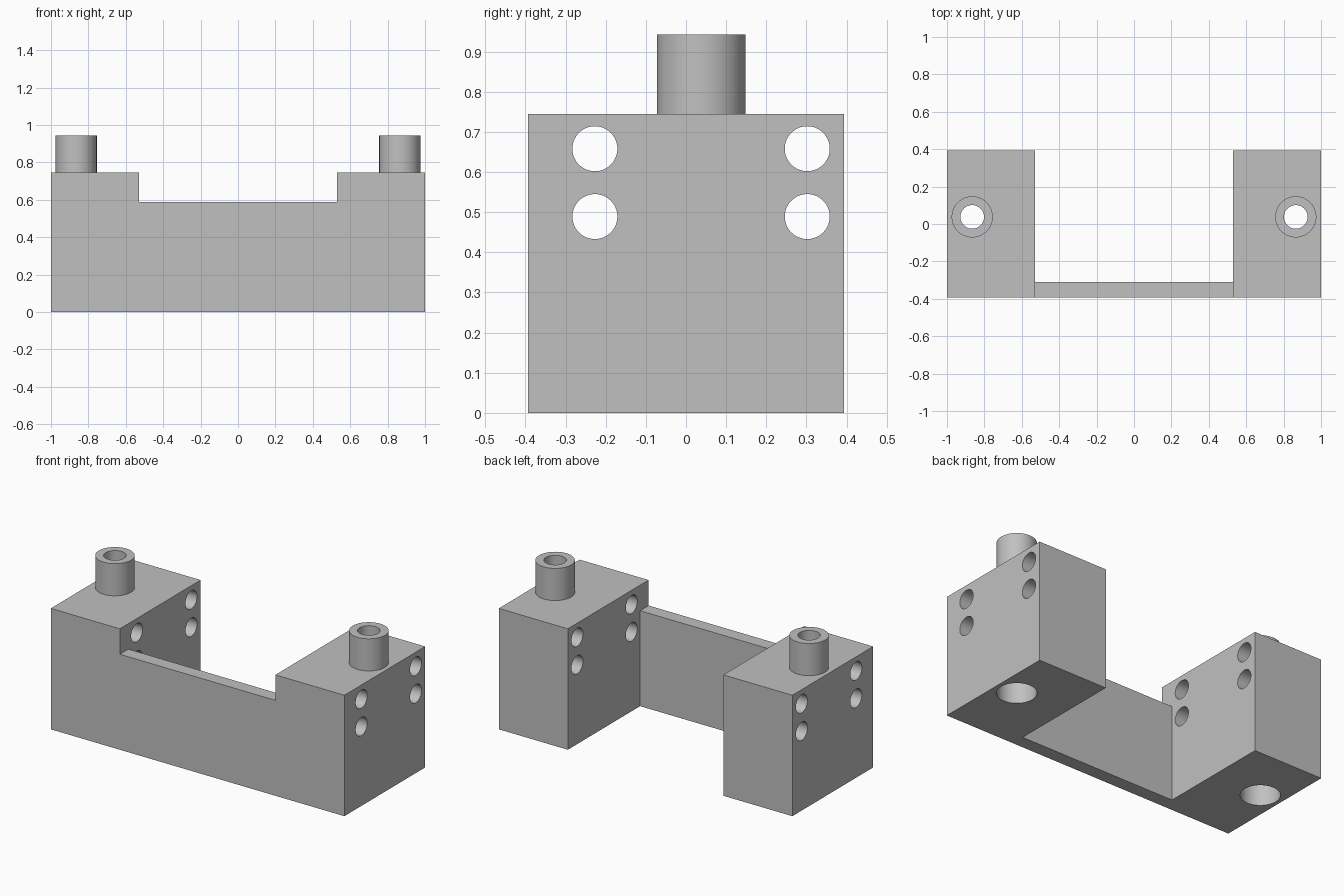
import bpy

if "Cube" in bpy.data.objects:
    bpy.data.objects.remove(bpy.data.objects["Cube"])

grey = bpy.data.materials.new("light grey")
grey.diffuse_color = (0.53, 0.53, 0.53, 1)
grey.use_nodes = True
grey.node_tree.nodes["Principled BSDF"].inputs["Base Color"].default_value = grey.diffuse_color

PEG_X, PEG_Y = 0.865, 0.038
TOP, PEG_TOP = 0.745, 0.943


def box(name, x0, x1, y0, y1, z0, z1):
    bpy.ops.mesh.primitive_cube_add(size=1, location=((x0 + x1) / 2, (y0 + y1) / 2, (z0 + z1) / 2))
    o = bpy.context.object
    o.name = name
    o.scale = (x1 - x0, y1 - y0, z1 - z0)
    bpy.ops.object.transform_apply(location=True, rotation=True, scale=True)
    o.data.materials.append(grey)
    return o


def cylinder(name, r, depth, loc, rot=(0, 0, 0)):
    bpy.ops.mesh.primitive_cylinder_add(vertices=64, radius=r, depth=depth, location=loc, rotation=rot)
    o = bpy.context.object
    o.name = name
    bpy.ops.object.transform_apply(location=True, rotation=True, scale=True)
    o.data.materials.append(grey)
    return o


def combine(target, tool, operation):
    m = target.modifiers.new(operation.lower(), 'BOOLEAN')
    m.operation, m.object, m.solver = operation, tool, 'EXACT'
    bpy.context.view_layer.objects.active = target
    bpy.ops.object.modifier_apply(modifier=m.name)
    bpy.data.objects.remove(tool, do_unlink=True)


# Front wall spanning the gap, running slightly into both blocks
bracket = box("bracket", -0.7, 0.7, -0.393, -0.31, 0, 0.588)

for s in (-1, 1):
    # End block
    x0, x1 = sorted((s * 0.53, s * 1.0))
    block = box("end_block", x0, x1, -0.393, 0.393, 0, TOP)
    # Hollow locating peg on top
    combine(block, cylinder("peg", 0.11, PEG_TOP - 0.6, (s * PEG_X, PEG_Y, (PEG_TOP + 0.6) / 2)), 'UNION')
    # Four screw holes through the sides
    for y in (-0.227, 0.302):
        for z in (0.489, 0.658):
            combine(block, cylinder("screw_hole", 0.056, 0.8, (s * 0.765, y, z), (0, 1.5707963, 0)), 'DIFFERENCE')
    # Peg bore and the wide socket underneath
    combine(block, cylinder("bore", 0.063, 2.4, (s * PEG_X, PEG_Y, 0.5)), 'DIFFERENCE')
    combine(block, cylinder("socket", 0.11, 0.44, (s * PEG_X, PEG_Y, 0)), 'DIFFERENCE')
    combine(bracket, block, 'UNION')

bpy.ops.object.select_all(action='DESELECT')
bracket.select_set(True)
bpy.context.view_layer.objects.active = bracket
bpy.ops.object.shade_smooth_by_angle()
